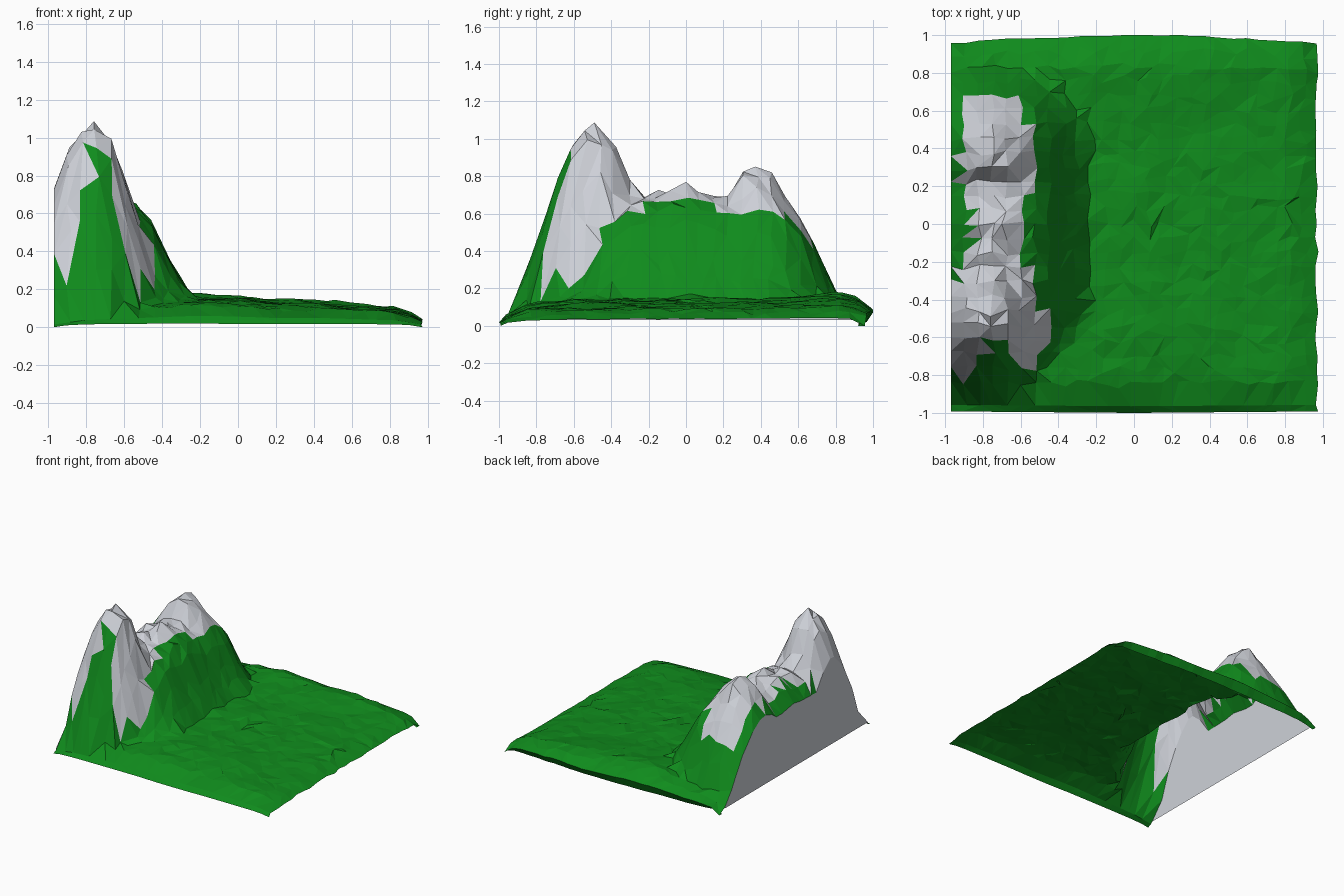
import bpy, random
from math import hypot
from mathutils import Vector, noise

if "Cube" in bpy.data.objects:
    bpy.data.objects.remove(bpy.data.objects["Cube"])

random.seed(5)
N = 26                                   # grid cells per side


def lerp(pts, t):
    """Piecewise linear profile through (position, value) pairs."""
    if t <= pts[0][0]:
        return pts[0][1]
    for (a, va), (b, vb) in zip(pts, pts[1:]):
        if t <= b:
            return va + (vb - va) * (t - a) / (b - a)
    return pts[-1][1]


# Profiles: plain along x and y, ridge crest along y, ridge section along x
PLAIN_X = [(-.97, .035), (-.8, .09), (-.2, .15), (0, .14), (.2, .12), (.4, .122), (.6, .105), (.85, .085), (.97, .035)]
PLAIN_Y = [(-1, .12), (-.965, .4), (-.85, .8), (-.6, .95), (0, 1), (.5, 1.03), (.83, 1.2), (.92, 1.0), (1, .6)]
CREST = [(-.9, 0), (-.79, .15), (-.56, .34), (-.44, .6), (-.29, .71), (-.08, .72), (0, .74),
         (.13, .71), (.24, .68), (.5, .68), (.63, .56), (.74, .33), (.82, .15), (.9, 0)]
ACROSS = [(-.97, .74), (-.87, .93), (-.74, 1), (-.62, .97), (-.48, .83), (-.36, .48), (-.22, .18), (-.12, 0)]
TALL = [(0, 1.09), (.1, 1.0), (.16, .9), (.23, .67), (.34, .38), (.42, .1), (.46, 0)]
LOW = [(0, .85), (.09, .8), (.16, .7), (.3, .48), (.4, 0)]


def r_tall(x, y):
    dx = x + .76
    return hypot(dx * (1.2 if dx > 0 else 1), y + .49)


def r_low(x, y):
    return hypot(x + .74, y - .37)


def height(x, y):
    plain = lerp(PLAIN_X, x) * lerp(PLAIN_Y, y)
    taper = .4 * max(0, y - .5) + .3 * max(0, -y - .6)
    across = lerp(ACROSS, x + taper if x > -.7 else x)
    hill = max(lerp(CREST, y) * across, lerp(TALL, r_tall(x, y)), lerp(LOW, r_low(x, y)))
    return max(plain, hill)


def is_rock(x, y, z):
    notch = y < -.62 and abs(x + .73) < .04 + .45 * (-.62 - y)
    tall = r_tall(x, y) < .37 and not notch and (y < -.47 or z > .6)
    saddle = abs(x + .73) < .125 and -.32 < y < .3
    low = r_low(x, y) < .31 and x > -.92 and (z > .6 or (y > .5 and x < -.6))
    return tall or saddle or low


def material(name, rgb):
    m = bpy.data.materials.new(name)
    m.diffuse_color = (*rgb, 1)
    m.use_nodes = True
    m.node_tree.nodes["Principled BSDF"].inputs["Base Color"].default_value = m.diffuse_color
    return m


def make(name, verts, faces, mat):
    used = sorted({i for f in faces for i in f})
    remap = {v: k for k, v in enumerate(used)}
    me = bpy.data.meshes.new(name)
    me.from_pydata([verts[i] for i in used], [], [[remap[i] for i in f] for f in faces])
    me.materials.append(mat)
    ob = bpy.data.objects.new(name, me)
    bpy.context.collection.objects.link(ob)
    return ob


# Jittered grid with irregular outline
grid = []
for i in range(N + 1):
    wob_y = random.uniform(-.008, .004)
    for j in range(N + 1):
        u, v = i / N * 2 - 1, j / N * 2 - 1
        amp = .2 if u < -.4 else .33
        ju = random.uniform(-amp, amp) * 2 / N if 0 < i < N else 0
        jv = random.uniform(-amp, amp) * 2 / N if 1 < j < N else 0
        x = (u + ju) * .97
        if i == N:
            x += random.uniform(-.012, .008)
        y = -.965 if j == 1 else v + jv
        y = y * (1 - .045 * x * x) if y > 0 else y * (1 - .008 * abs(x))
        if j == N and abs(u) > .1:
            y += wob_y
        grid.append([x, y])

# Snap nearest vertices to the summits
for p in [(-.76, -.49), (-.74, .37), (-.7, 0)]:
    near = min(grid, key=lambda g: hypot(g[0] - p[0], g[1] - p[1]))
    near[:] = p

# Heights with gentle swells and a little roughness
verts = []
for k, (x, y) in enumerate(grid):
    i, j = divmod(k, N + 1)
    z = height(x, y)
    if 0 < i < N and 1 < j < N:
        z += .015 * noise.noise(Vector((x * 3, y * 3, 3))) + random.uniform(-.007, .007)
        if z > .62 and r_tall(x, y) > .03 and r_low(x, y) > .03:
            z += random.uniform(-.025, .02)
    if (x, y) == (-.7, 0):
        z = .77
    if i in (0, N) and j in (0, N):
        z = 0
    verts.append((x, y, max(z, 0)))

# Triangulate with random diagonals, split into grass and rock
grass, rock = [], []
for i in range(N):
    for j in range(N):
        a = i * (N + 1) + j
        b, c, d = a + N + 1, a + N + 2, a + 1
        tris = [(a, b, c), (a, c, d)] if random.random() < .5 else [(a, b, d), (b, c, d)]
        for t in tris:
            cx, cy, cz = (sum(verts[k][m] for k in t) / 3 for m in range(3))
            (rock if is_rock(cx, cy, cz) else grass).append(t)

# Overhanging skirt along the back edge
base = len(verts)
for i in range(N + 1):
    x, y, z = verts[i * (N + 1) + N]
    verts.append((x, y - .035, min(z, .02)))
for i in range(N):
    a = i * (N + 1) + N
    grass.append((a, a + N + 1, base + i + 1, base + i))

green = material("grass_green", (.005, .26, .012))
grey = material("rock_grey", (.62, .64, .69))
make("grass_land", verts, grass, green)
make("rocky_peaks", verts, rock, grey)

# Flat cut face behind the mountains, down to the plain
top = [verts[j] for j in range(N + 1)]
foot = [(x, y, .03) for x, y, z in top]
wall = [(j, j + N + 1, j + N + 2, j + 1) for j in range(N)
        if max(top[j][2], top[j + 1][2]) > .06]
make("cut_wall", top + foot, wall, grey)
